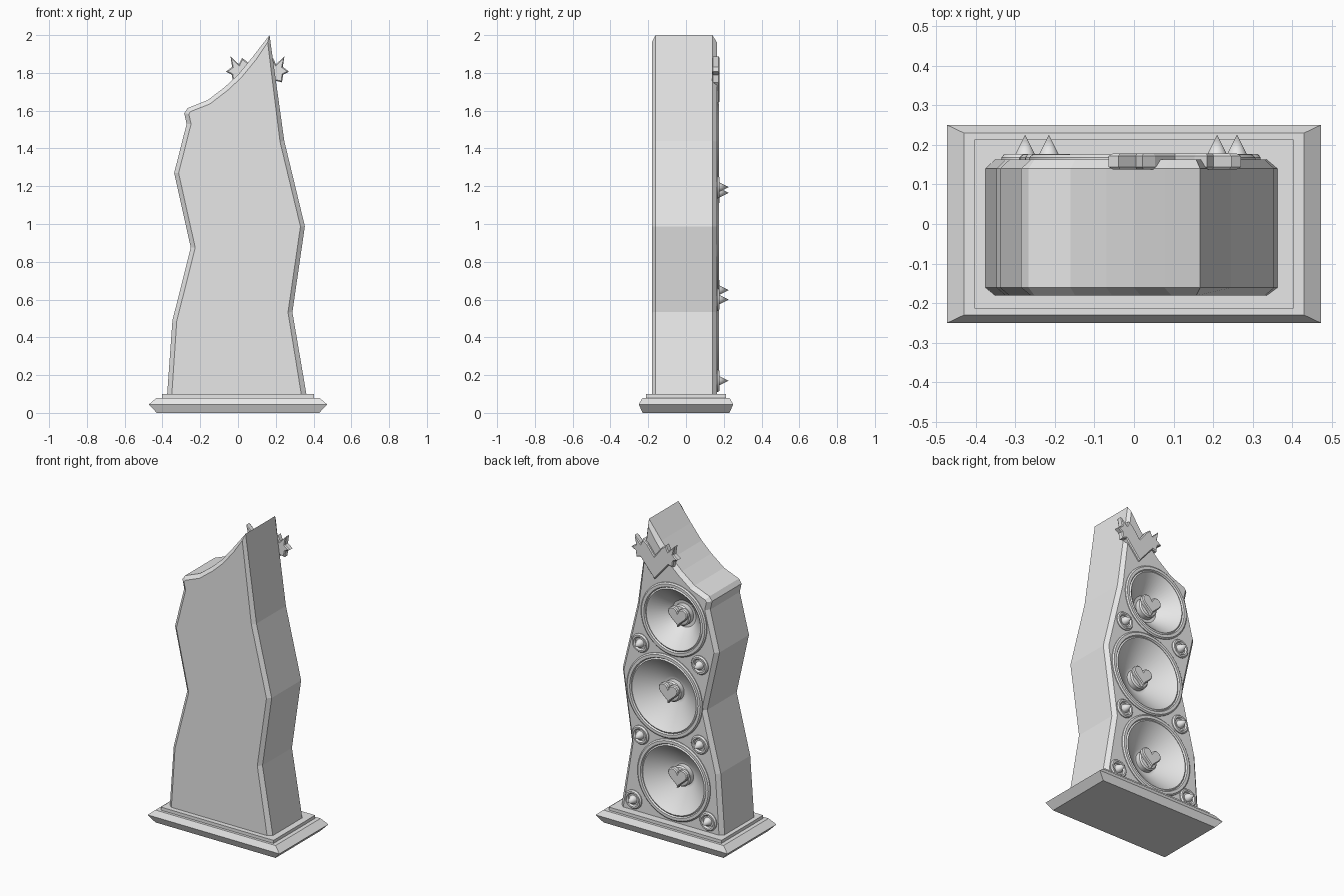
import bpy, bmesh, math
from mathutils import Vector

cube = bpy.data.objects.get("Cube")
if cube:
    bpy.data.objects.remove(cube)

grey = bpy.data.materials.new("light_grey")
grey.use_nodes = True
grey.diffuse_color = (0.8, 0.8, 0.8, 1)
grey.node_tree.nodes["Principled BSDF"].inputs["Base Color"].default_value = (0.8, 0.8, 0.8, 1)


def finish(name, bm, smooth=False):
    bmesh.ops.remove_doubles(bm, verts=bm.verts, dist=1e-5)
    bmesh.ops.recalc_face_normals(bm, faces=bm.faces)
    mesh = bpy.data.meshes.new(name)
    bm.to_mesh(mesh)
    bm.free()
    mesh.materials.append(grey)
    obj = bpy.data.objects.new(name, mesh)
    bpy.context.collection.objects.link(obj)
    bpy.ops.object.select_all(action="DESELECT")
    obj.select_set(True)
    bpy.context.view_layer.objects.active = obj
    if smooth:
        bpy.ops.object.shade_smooth_by_angle(angle=math.radians(35))
    return obj


def loft(name, rings):
    """Skin a stack of equal-length point rings and cap both ends."""
    bm = bmesh.new()
    loops = [[bm.verts.new(p) for p in ring] for ring in rings]
    n = len(loops[0])
    for a, b in zip(loops, loops[1:]):
        for i in range(n):
            j = (i + 1) % n
            bm.faces.new((a[i], a[j], b[j], b[i]))
    bm.faces.new(loops[0])
    bm.faces.new(loops[-1])
    return finish(name, bm)


def lathe(name, x, z, profile, steps=48):
    """Spin (radius, y) points around an axis along y."""
    bm = bmesh.new()
    verts = [bm.verts.new((x + r, y, z)) for r, y in profile]
    edges = [bm.edges.new(pair) for pair in zip(verts, verts[1:])]
    bmesh.ops.spin(bm, geom=verts + edges, cent=(x, 0, z), axis=(0, 1, 0),
                   angle=math.tau, steps=steps, use_merge=True)
    return finish(name, bm, smooth=True)


def inset(points, d):
    """Move a clockwise outline inwards, with a limited mitre."""
    out = []
    for i, p in enumerate(points):
        a = (p - points[i - 1]).normalized()
        b = (points[(i + 1) % len(points)] - p).normalized()
        na, nb = Vector((a.y, -a.x)), Vector((b.y, -b.x))
        m = (na + nb).normalized()
        q = p + m * min(d / max(m.dot(na), 0.1), d * 1.7)
        if p.y < 0.11:
            q.y = p.y
        out.append(q)
    return out


def plate(name, outline, y0, y1, bevel):
    """Extruded flat shape with bevelled rims."""
    ins = inset(outline, bevel)
    layers = ((ins, y0), (outline, y0 + bevel), (outline, y1 - bevel), (ins, y1))
    return loft(name, [[(p.x, y, p.y) for p in pts] for pts, y in layers])


# Stepped plinth
tiers = [(0.43, 0.23, 0), (0.472, 0.25, 0.045), (0.43, 0.23, 0.08),
         (0.403, 0.213, 0.08), (0.403, 0.213, 0.1)]
loft("plinth", [[(-w, -d, z), (w, -d, z), (w, d, z), (-w, d, z)] for w, d, z in tiers])

# Crooked cabinet with chamfered front and back rims
outline = [Vector(p) for p in (
    (-0.375, 0.1), (-0.347, 0.49), (-0.25, 0.875), (-0.338, 1.27), (-0.272, 1.53),
    (-0.285, 1.587), (-0.266, 1.614), (-0.16, 1.656), (-0.07, 1.725), (0, 1.79),
    (0.077, 1.884), (0.167, 2.0), (0.245, 1.44), (0.354, 0.988), (0.288, 0.533),
    (0.362, 0.1))]
rim = inset(outline, 0.023)
cabinet = loft("cabinet", [[(p.x, y, p.y) for p in pts] for pts, y in (
    (rim, -0.181), (outline, -0.161), (outline, 0.14), (rim, 0.163))])

# Woofers set into holes in the cabinet, each with a heart on its dust cap
woofers = [("lower", -0.03, 0.37, 0.26), ("middle", 0.037, 0.90, 0.27),
           ("upper", -0.03, 1.41, 0.235)]
for level, x, z, r in woofers:
    cutter = lathe("hole_cutter", x, z, [(0, 0.05), (r - 0.03, 0.05),
                                         (r - 0.03, 0.3), (0, 0.3)])
    cutter.hide_render = True
    cut = cabinet.modifiers.new("hole", "BOOLEAN")
    cut.object = cutter
    cut.solver = "EXACT"
    bpy.context.view_layer.objects.active = cabinet
    bpy.ops.object.modifier_apply(modifier=cut.name)
    bpy.data.objects.remove(cutter)
    lathe(level + "_woofer", x, z, [
        (r, 0.155), (r, 0.168), (r - 0.008, 0.175), (r - 0.026, 0.175),
        (r - 0.032, 0.166), (r - 0.04, 0.171), (r - 0.05, 0.164),
        (0.085, 0.062), (0.066, 0.06), (0.066, 0.092), (0.058, 0.101),
        (0.035, 0.106), (0, 0.108)])
    heart = []
    for i in range(32):
        t = math.tau * i / 32
        u = math.sin(t) ** 3
        v = (13 * math.cos(t) - 5 * math.cos(2 * t) - 2 * math.cos(3 * t) - math.cos(4 * t)) / 16
        heart.append(Vector((x + 0.07 * u, z + 0.068 * (v + 0.12))))
    plate(level + "_heart", heart, 0.1, 0.132, 0.006)

# Small tweeters with pointed cones
tweeters = [(0.21, 1.195), (-0.215, 1.165), (0.21, 0.60), (-0.215, 0.65),
            (0.26, 0.17), (-0.275, 0.17)]
for i, (x, z) in enumerate(tweeters, 1):
    lathe(f"tweeter_{i}", x, z, [
        (0.06, 0.15), (0.06, 0.168), (0.053, 0.177), (0.043, 0.177),
        (0.036, 0.167), (0.027, 0.167), (0.025, 0.176), (0, 0.226)], 32)

# Spiky crest behind the peak, mirrored about its middle
half = [(0, 1.79), (0.05, 1.855), (0.082, 1.88), (0.098, 1.845), (0.143, 1.888),
        (0.134, 1.832), (0.167, 1.807), (0.136, 1.79), (0.13, 1.75), (0.1, 1.757),
        (0, 1.64)]
crest = half + [(-u, z) for u, z in reversed(half[1:-1])]
plate("crest", [Vector((0.103 + u, z)) for u, z in crest], 0.138, 0.178, 0.006)
